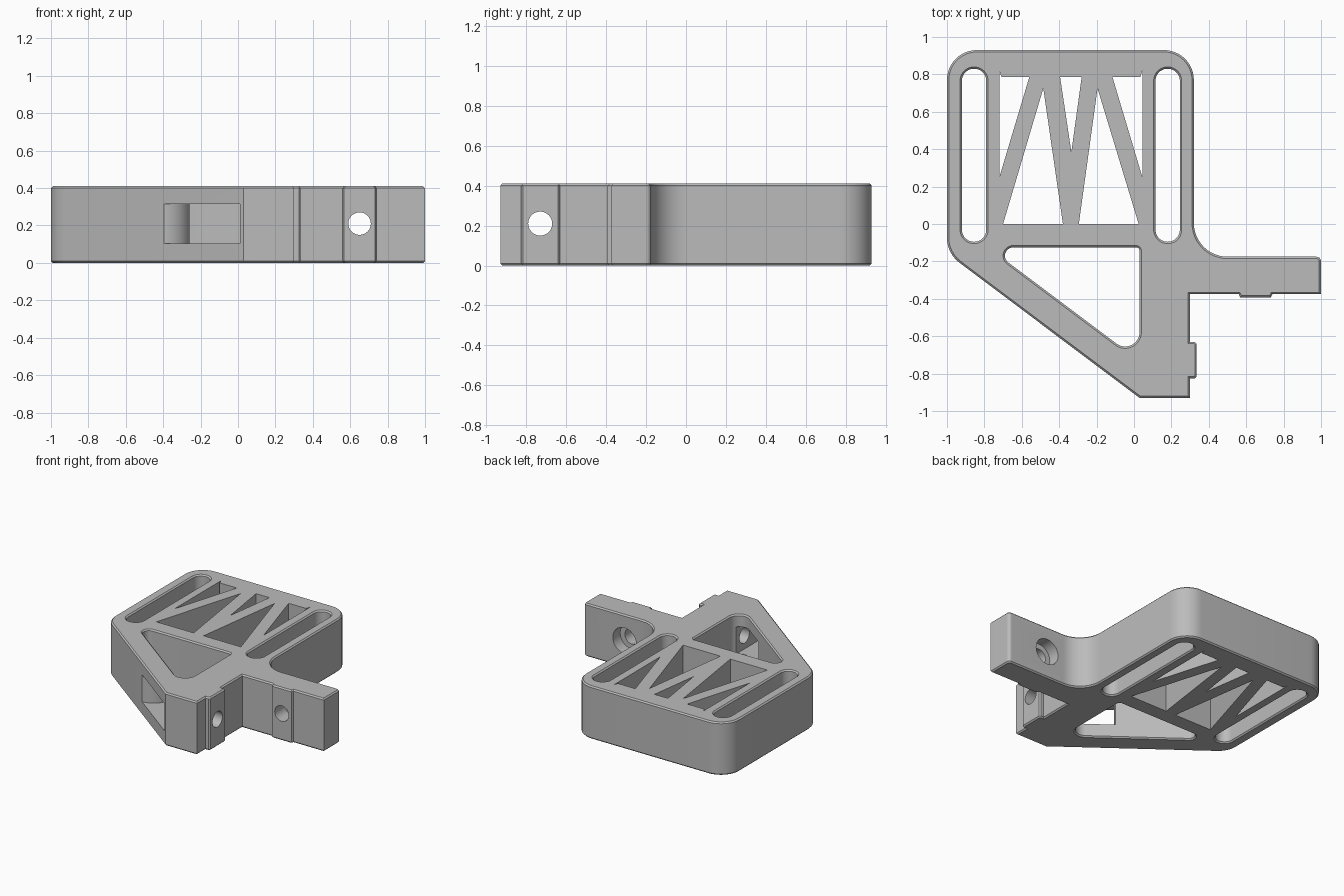
import bpy, bmesh
from math import pi, tan, sin
from mathutils import Vector, Matrix

H = 0.41        # plate height
EDGE = 0.01     # edge chamfer

if "Cube" in bpy.data.objects:
    bpy.data.objects.remove(bpy.data.objects["Cube"])

grey = bpy.data.materials.new("plain grey")
grey.use_nodes = True
colour = (0.5, 0.5, 0.5, 1)
grey.diffuse_color = colour
grey.node_tree.nodes["Principled BSDF"].inputs["Base Color"].default_value = colour


def rounded(points, steps=12):
    """Corner list (x, y, radius) to a loop of 2D points with filleted corners."""
    out = []
    for i, (x, y, *r) in enumerate(points):
        p = Vector((x, y))
        if not r:
            out.append(p)
            continue
        r = r[0]
        a = (Vector(points[i - 1][:2]) - p).normalized()
        b = (Vector(points[(i + 1) % len(points)][:2]) - p).normalized()
        half = a.angle(b) / 2
        centre = p + (a + b).normalized() * r / sin(half)
        start = p + a * r / tan(half) - centre
        end = p + b * r / tan(half) - centre
        sweep = start.angle_signed(end)
        for k in range(steps + 1):
            out.append(centre + Matrix.Rotation(-sweep * k / steps, 2) @ start)
    return out


def inset(loop, d):
    """Offset a loop to its left by d with mitred corners."""
    out = []
    for i, p in enumerate(loop):
        a = (p - loop[i - 1]).normalized()
        b = (loop[(i + 1) % len(loop)] - p).normalized()
        na, nb = Vector((-a.y, a.x)), Vector((-b.y, b.x))
        out.append(p + (na + nb) * d / (1 + na.dot(nb)))
    return out


def extrude(name, loops, z0, z1):
    """Solid from loops of (points, chamfer); the first is the outline."""
    bm = bmesh.new()
    caps = ([], [])
    for loop, d in loops:
        levels = [(0, z0), (0, z1)]
        if d:
            levels = [(d, z0), (0, z0 + EDGE), (0, z1 - EDGE), (d, z1)]
        rings = [[bm.verts.new((*p, z)) for p in inset(loop, off)] for off, z in levels]
        n = len(loop)
        for lo, hi in zip(rings, rings[1:]):
            for i in range(n):
                j = (i + 1) % n
                bm.faces.new((lo[i], lo[j], hi[j], hi[i]))
        for cap, ring in zip(caps, (rings[0], rings[-1])):
            cap += [bm.edges.get((ring[i], ring[(i + 1) % n])) for i in range(n)]
    for cap in caps:
        bmesh.ops.triangle_fill(bm, edges=cap, use_beauty=True)
    bmesh.ops.recalc_face_normals(bm, faces=bm.faces)
    mesh = bpy.data.meshes.new(name)
    bm.to_mesh(mesh)
    bm.free()
    mesh.materials.append(grey)
    obj = bpy.data.objects.new(name, mesh)
    bpy.context.collection.objects.link(obj)
    return obj


def bore(name, radius, depth, location, rotation):
    bpy.ops.mesh.primitive_cylinder_add(vertices=48, radius=radius, depth=depth,
                                        location=location, rotation=rotation)
    obj = bpy.context.object
    obj.name = name
    obj.data.materials.append(grey)
    return obj


# Outline with two mounting legs and raised contact pads
outline = rounded([
    (0.03, -0.93), (0.30, -0.93), (0.30, -0.825), (0.325, -0.825), (0.335, -0.815),
    (0.335, -0.64), (0.325, -0.63), (0.30, -0.63), (0.30, -0.375),
    (0.56, -0.375), (0.568, -0.393), (0.732, -0.393), (0.74, -0.375),
    (1, -0.375), (1, -0.175, 0.025), (0.32, -0.175, 0.18),
    (0.32, 0.93, 0.16), (-1, 0.93, 0.16), (-1, -0.157, 0.17)])

# Through openings: two slots, a brace triangle and the truss
def slot(x0, x1):
    r = (x1 - x0) / 2 - 0.0005
    return rounded([(x0, -0.095, r), (x0, 0.83, r), (x1, 0.83, r), (x1, -0.095, r)])

brace = rounded([(-0.78, -0.125, 0.045), (0.03, -0.125, 0.02), (0.03, -0.7325, 0.0775)])
truss = [
    [(-0.72, 0.25), (-0.72, 0.82), (-0.708, 0.785), (-0.56, 0.785)],
    [(-0.70, 0), (-0.485, 0.725), (-0.38, 0)],
    [(-0.335, 0.385), (-0.395, 0.785), (-0.28, 0.785)],
    [(-0.295, 0), (-0.195, 0.725), (0.025, 0)],
    [(0.045, 0.25), (-0.115, 0.785), (0.033, 0.785), (0.045, 0.82)],
]
loops = [(outline, EDGE), (slot(-0.92, -0.79), EDGE), (slot(0.115, 0.245), EDGE), (brace, EDGE)]
loops += [(rounded(t), 0) for t in truss]
bracket = extrude("bracket", loops, 0, H)

# Access window through the slanted wall, with a rounded flare
window = rounded([(0.01, -1.1), (0.01, -0.4), (-0.25, -0.4), (-0.25, -0.61, 0.15),
                  (-0.7, -0.61), (-0.7, -1.1)])
cutters = [
    extrude("window_cutter", [(window, 0)], 0.105, 0.315),
    bore("leg_hole_cutter", 0.06, 0.6, (0.65, -0.28, H / 2 + 0.005), (pi / 2, 0, 0)),
    bore("leg_counterbore_cutter", 0.1, 0.2, (0.65, -0.165, H / 2 + 0.005), (pi / 2, 0, 0)),
    bore("side_hole_cutter", 0.06, 0.6, (0.2, -0.73, H / 2 + 0.005), (0, pi / 2, 0)),
]
for cutter in cutters:
    mod = bracket.modifiers.new(cutter.name, "BOOLEAN")
    mod.operation = "DIFFERENCE"
    mod.solver = "EXACT"
    mod.object = cutter
    cutter.hide_render = True

# Apply the cuts, then shade
bpy.ops.object.select_all(action="DESELECT")
bracket.select_set(True)
bpy.context.view_layer.objects.active = bracket
for mod in list(bracket.modifiers):
    bpy.ops.object.modifier_apply(modifier=mod.name)
for cutter in cutters:
    bpy.data.objects.remove(cutter)
bpy.ops.object.shade_smooth_by_angle(angle=pi / 6)
